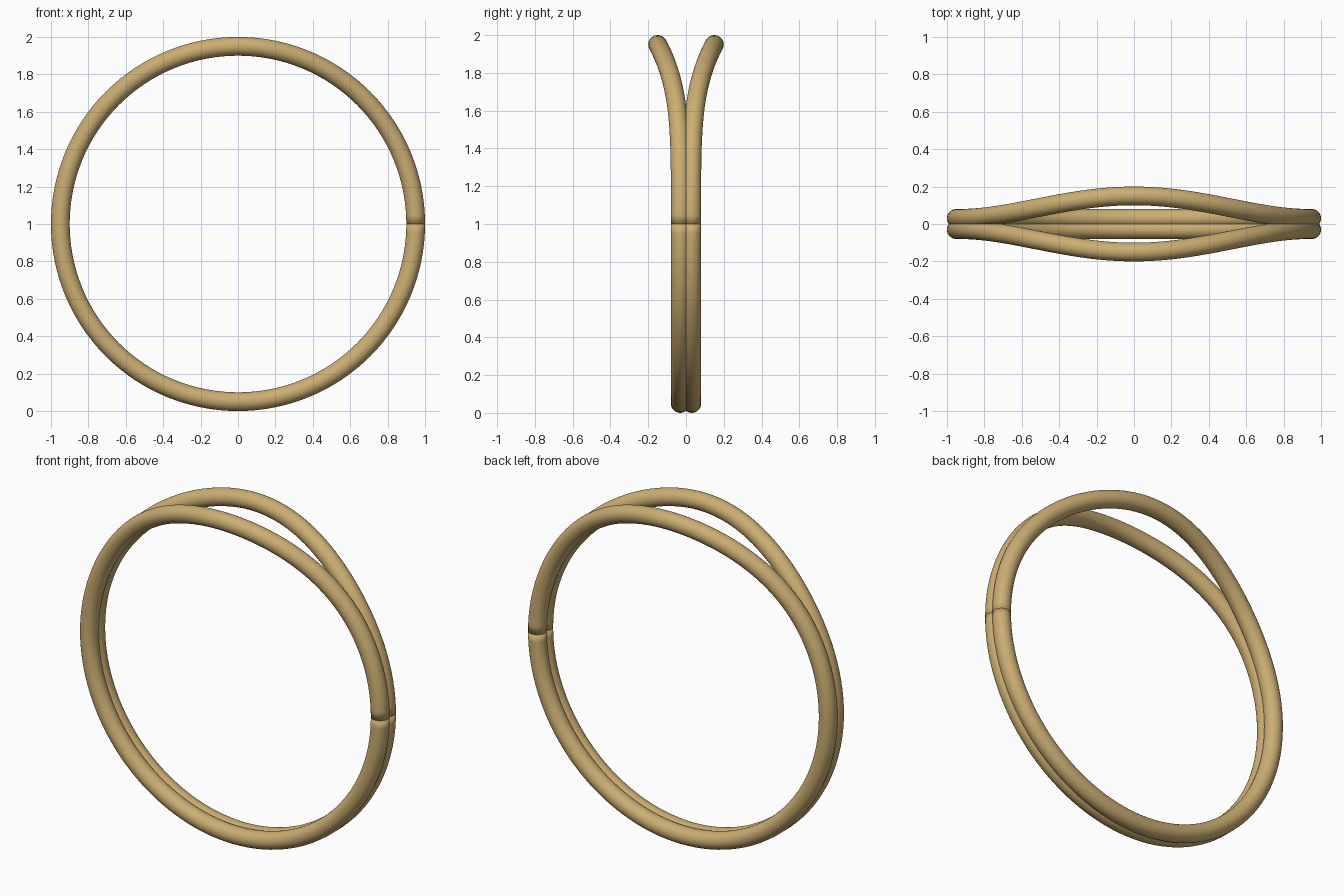
import bpy, bmesh
from math import sin, cos, pi
from mathutils import Vector

if "Cube" in bpy.data.objects:
    bpy.data.objects.remove(bpy.data.objects["Cube"])

RING_R, WIRE_R = 0.95, 0.05
STEPS, SIDES = 128, 32

mat = bpy.data.materials.new("brass")
mat.diffuse_color = (0.60, 0.42, 0.17, 1)
mat.use_nodes = True
mat.node_tree.nodes["Principled BSDF"].inputs["Base Color"].default_value = mat.diffuse_color


def path(a, side):
    # circle that rests against its twin and flares outward near the top
    flare = 0.12 * max(0.0, sin(a)) ** 4.3
    return Vector((RING_R * cos(a), side * (0.03 + flare), 1 + RING_R * sin(a)))


def wire_ring(name, side):
    bm = bmesh.new()
    loops = []
    for i in range(STEPS + 1):
        a = 2 * pi * i / STEPS
        p = path(a, side)
        tangent = (path(a + 0.001, side) - path(a - 0.001, side)).normalized()
        radial = Vector((cos(a), 0, sin(a)))
        across = tangent.cross(radial).normalized()
        loops.append([bm.verts.new(p + WIRE_R * (cos(b) * radial + sin(b) * across))
                      for b in (2 * pi * j / SIDES for j in range(SIDES))])
    # wire surface
    for l0, l1 in zip(loops, loops[1:]):
        for j in range(SIDES):
            k = (j + 1) % SIDES
            bm.faces.new((l0[j], l0[k], l1[k], l1[j]))
    # capped ends that meet at the right-hand side
    bm.faces.new(loops[0])
    bm.faces.new(loops[-1][::-1])
    bmesh.ops.recalc_face_normals(bm, faces=bm.faces)
    for f in bm.faces:
        f.smooth = True
    me = bpy.data.meshes.new(name)
    bm.to_mesh(me)
    bm.free()
    me.materials.append(mat)
    ob = bpy.data.objects.new(name, me)
    bpy.context.collection.objects.link(ob)


# two mirrored wire rings
wire_ring("front_ring", -1)
wire_ring("back_ring", 1)
